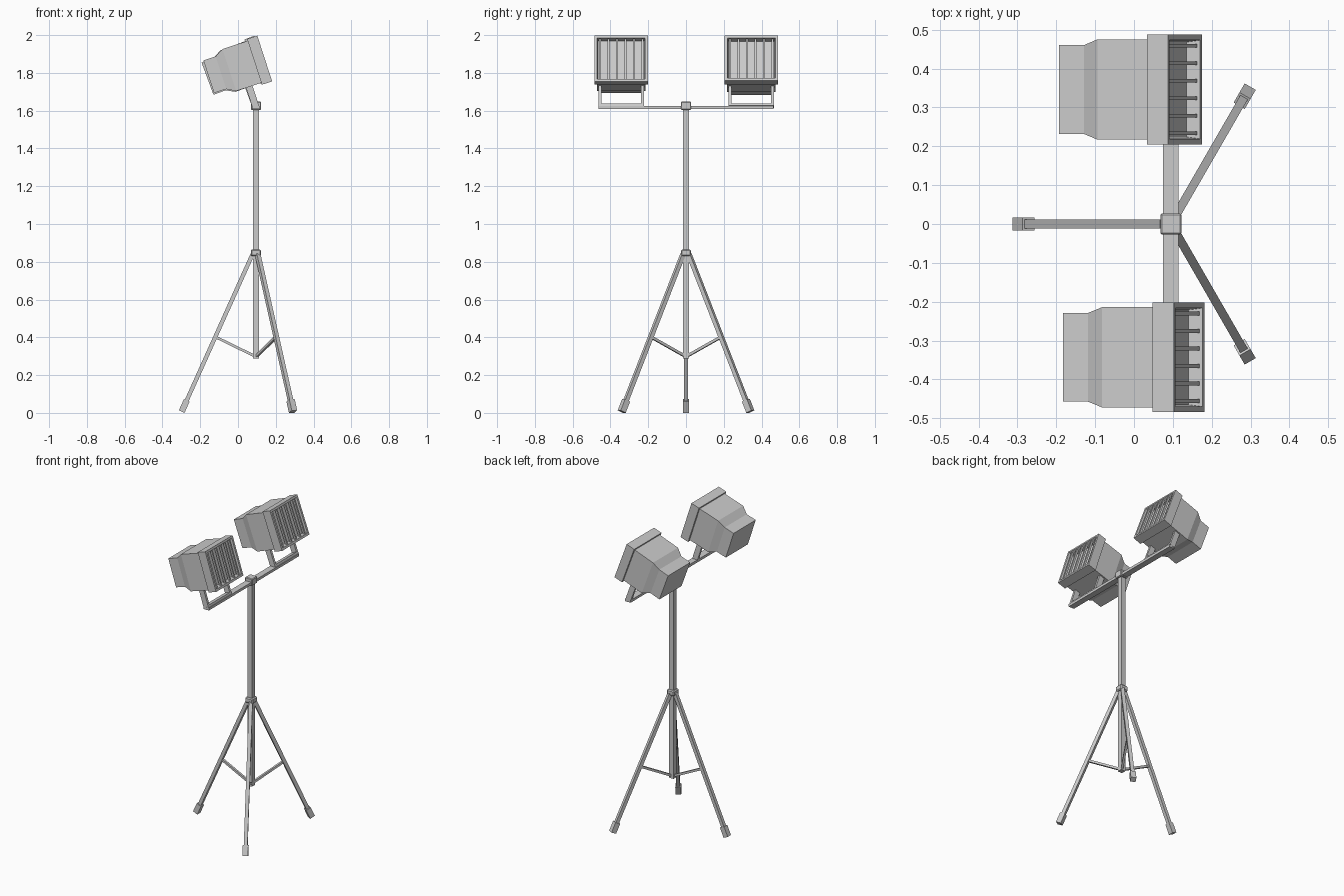
import bpy, bmesh, math
from mathutils import Vector, Matrix

if "Cube" in bpy.data.objects:
    bpy.data.objects.remove(bpy.data.objects["Cube"])

POLE_X = 0.095
BAR_Z = 1.618


def finish(name, bm, matrix=None):
    if matrix:
        bm.transform(matrix)
    bmesh.ops.recalc_face_normals(bm, faces=bm.faces)
    me = bpy.data.meshes.new(name)
    bm.to_mesh(me)
    bm.free()
    ob = bpy.data.objects.new(name, me)
    bpy.context.collection.objects.link(ob)
    return ob


def box(name, lo, hi, matrix=None, bevel=0):
    lo, hi = Vector(lo), Vector(hi)
    bm = bmesh.new()
    bmesh.ops.create_cube(bm, size=1, matrix=Matrix.Translation((lo + hi) / 2) @ Matrix.Diagonal((*(hi - lo), 1)))
    if bevel:
        bmesh.ops.bevel(bm, geom=bm.edges[:], offset=bevel, segments=1, affect='EDGES')
    return finish(name, bm, matrix)


def beam(name, a, b, w):
    """Square bar between two points, one pair of sides kept level."""
    a, b = Vector(a), Vector(b)
    z = (b - a).normalized()
    x = z.cross(Vector((0, 0, 1))).normalized()
    m = Matrix((x, z.cross(x), z)).transposed().to_4x4()
    m.translation = a
    return box(name, (-w / 2, -w / 2, 0), (w / 2, w / 2, (b - a).length), m)


def loft(name, sections, matrix):
    """Skin rectangles given as (x, half_y, half_z), capped at both ends."""
    bm = bmesh.new()
    rings = [[bm.verts.new((x, sy * hy, sz * hz)) for sy, sz in ((-1, -1), (1, -1), (1, 1), (-1, 1))]
             for x, hy, hz in sections]
    for r, s in zip(rings, rings[1:]):
        for i in range(4):
            j = (i + 1) % 4
            bm.faces.new((r[i], r[j], s[j], s[i]))
    bm.faces.new(rings[0])
    bm.faces.new(rings[-1])
    return finish(name, bm, matrix)


# Central pole with its two collars and the crossbar
box("pole", (POLE_X - 0.016, -0.016, 0.287), (POLE_X + 0.016, 0.016, 1.61))
box("leg_collar", (POLE_X - 0.027, -0.027, 0.83), (POLE_X + 0.027, 0.027, 0.865), bevel=0.006)
box("top_collar", (POLE_X - 0.027, -0.027, 1.604), (POLE_X + 0.027, 0.027, 1.648), bevel=0.004)
box("crossbar", (POLE_X - 0.02, -0.464, 1.609), (POLE_X + 0.02, 0.464, 1.626))

# Three tripod legs with feet and struts
for i, ang in enumerate((180, 60, -60)):
    d = Vector((math.cos(math.radians(ang)), math.sin(math.radians(ang)), 0))

    def at(r, z):
        return Vector((POLE_X, 0, z)) + d * r

    top, end = at(0.018, 0.84), at(0.393, 0.007)
    beam(f"leg_{i}", top, end, 0.022)
    beam(f"foot_{i}", end + (top - end).normalized() * 0.065, end, 0.033)
    beam(f"strut_{i}", at(0.005, 0.30), at(0.214, 0.402), 0.014)

# Two tilted floodlights; local x points out of the lamp, origin on the crossbar
for side, y, tilt in (("left", -0.343, 18), ("right", 0.346, 20.3)):
    pivot = Matrix.Translation((POLE_X, y, BAR_Z)) @ Matrix.Rotation(-math.radians(tilt), 4, 'Y')
    m = pivot @ Matrix.Translation((0, 0, 0.231))

    # Housing, stepped rim and recessed glass in one skin
    loft(f"lamp_housing_{side}", (
        (-0.188, 0.114, 0.091), (-0.12, 0.114, 0.091), (-0.073, 0.129, 0.117),
        (0.067, 0.129, 0.117), (0.067, 0.141, 0.127), (0.124, 0.141, 0.127),
        (0.124, 0.127, 0.113), (0.088, 0.122, 0.108)), m)

    # Vertical guard bars
    for k in range(6):
        by = -0.1125 + 0.045 * k
        box(f"guard_bar_{side}_{k}", (0.104, by - 0.005, -0.114), (0.116, by + 0.005, 0.114), m)

    # U-shaped bracket
    box(f"bracket_base_{side}", (-0.018, -0.12, 0.002), (0.018, 0.12, 0.016), pivot)
    for s in (-1, 1):
        box(f"bracket_arm_{side}_{'a' if s < 0 else 'b'}",
            (-0.018, s * 0.112 - 0.008, 0.002), (0.018, s * 0.112 + 0.008, 0.13), pivot)
